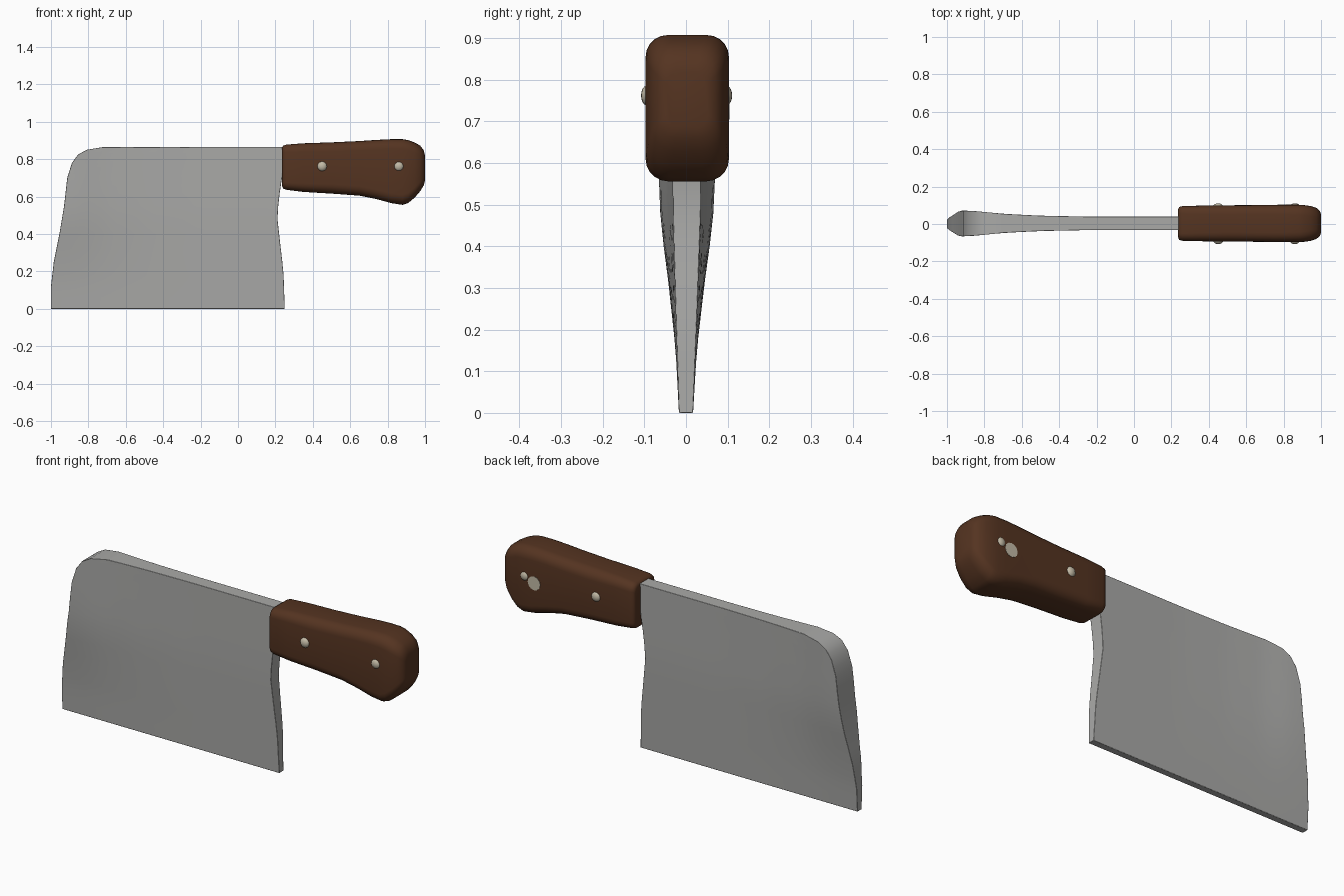
import bpy, bmesh, math
from mathutils import Matrix

cube = bpy.data.objects.get("Cube")
if cube:
    bpy.data.objects.remove(cube)


def material(name, rgb, rough):
    m = bpy.data.materials.new(name)
    m.use_nodes = True
    m.diffuse_color = (*rgb, 1)
    node = next(n for n in m.node_tree.nodes if n.type == 'BSDF_PRINCIPLED')
    node.inputs["Base Color"].default_value = (*rgb, 1)
    node.inputs["Roughness"].default_value = rough
    return m


STEEL = material("steel", (0.40, 0.40, 0.39), 0.5)
WOOD = material("brown wood", (0.09, 0.034, 0.015), 0.6)
RIVET = material("pale rivet metal", (0.54, 0.49, 0.38), 0.5)


def lerp(points, t):
    """Interpolate through a short list of (t, value) pairs."""
    for (a, va), (b, vb) in zip(points, points[1:]):
        if t <= b:
            return va + (vb - va) * max(0, (t - a) / (b - a))
    return points[-1][1]


def finish(name, bm, mat, angle=35):
    bmesh.ops.recalc_face_normals(bm, faces=bm.faces)
    mesh = bpy.data.meshes.new(name)
    bm.to_mesh(mesh)
    bm.free()
    mesh.materials.append(mat)
    ob = bpy.data.objects.new(name, mesh)
    bpy.context.collection.objects.link(ob)
    bpy.ops.object.select_all(action='DESELECT')
    ob.select_set(True)
    bpy.context.view_layer.objects.active = ob
    bpy.ops.object.shade_smooth_by_angle(angle=math.radians(angle))
    return ob


# Blade: a grid between the tip and heel outlines, flared towards the tip
tip = [(0, -1), (.12, -1), (.25, -.985), (.4, -.955), (.55, -.93), (.7, -.913),
       (.78, -.888), (.825, -.855), (.85, -.81), (.865, -.72)]
heel = [(0, .25), (.2, .243), (.38, .222), (.48, .211), (.58, .217), (.7, .235), (.865, .24)]
body = [(0, .017), (.25, .026), (.5, .034), (.865, .036)]
flare = [(-1, .036), (-.92, .034), (-.85, .03), (-.7, .015), (-.5, .005), (-.25, 0), (1, 0)]
flare_rise = [(0, 0), (.15, .08), (.3, .4), (.45, .85), (.6, 1), (.865, 1)]
levels = [0, .06, .12, .18, .25, .32, .4, .48, .55, .62, .7, .74, .78, .805, .825, .84, .85, .858, .865]
COLS = 24
bm = bmesh.new()
sides = []
for side in (-1, 1):
    grid = []
    for z in levels:
        x0, x1 = lerp(tip, z), lerp(heel, z)
        row = []
        for i in range(COLS + 1):
            x = x0 + (x1 - x0) * (i / COLS) ** 1.4
            half = lerp(body, z) + lerp(flare, x) * lerp(flare_rise, z)
            row.append(bm.verts.new((x, .004 * z + side * half, z)))
        grid.append(row)
    for low, high in zip(grid, grid[1:]):
        for i in range(COLS):
            bm.faces.new((low[i], low[i + 1], high[i + 1], high[i]))
    sides.append(grid[0] + [r[-1] for r in grid[1:]] + grid[-1][-2::-1]
                 + [r[0] for r in grid[-2:0:-1]])
front, back = sides
for i in range(len(front)):
    j = (i + 1) % len(front)
    bm.faces.new((front[i], front[j], back[j], back[i]))
blade = finish("blade", bm, STEEL, 40)
bevel = blade.modifiers.new("soft edges", 'BEVEL')
bevel.width = .005
bevel.segments = 2
bevel.angle_limit = math.radians(50)

# Handle: rounded rectangles lofted along x as (x, bottom, top, half width, corner)
sections = [(.236, .655, .86, .075, .03), (.242, .642, .873, .088, .035),
            (.26, .636, .878, .093, .04), (.35, .625, .885, .095, .045),
            (.5, .616, .89, .097, .05), (.65, .605, .897, .098, .05),
            (.74, .587, .903, .099, .05), (.82, .565, .907, .1, .052),
            (.88, .556, .907, .1, .054), (.91, .566, .902, .098, .054),
            (.945, .595, .889, .093, .054), (.975, .63, .872, .083, .05),
            (.993, .66, .847, .068, .04), (1, .685, .82, .05, .03)]
bm = bmesh.new()
rings = []
for x, low, high, w, r in sections:
    ring = []
    for q, (sy, sz) in enumerate(((1, 1), (-1, 1), (-1, -1), (1, -1))):
        for k in range(6):
            a = math.pi / 2 * (q + k / 5)
            cy = .003 + sy * (w - r)
            cz = high - r if sz > 0 else low + r
            ring.append(bm.verts.new((x, cy + r * math.cos(a), cz + r * math.sin(a))))
    rings.append(ring)
for a, b in zip(rings, rings[1:]):
    for i in range(len(a)):
        j = (i + 1) % len(a)
        bm.faces.new((a[i], a[j], b[j], b[i]))
bm.faces.new(rings[0])
bm.faces.new(rings[-1])
finish("handle", bm, WOOD, 60)

# Domed rivets on both sides
for place, x in (("front", .45), ("rear", .86)):
    for side, y in (("right", -.09), ("left", .093)):
        bm = bmesh.new()
        bmesh.ops.create_uvsphere(bm, u_segments=16, v_segments=10, radius=1)
        bmesh.ops.transform(bm, verts=bm.verts, matrix=Matrix.Translation((x, y, .762))
                            @ Matrix.Diagonal((.026, .018, .026, 1)))
        finish(f"{place}_rivet_{side}", bm, RIVET, 60)

# Flat pale spot beside the rear rivet on the back face
bm = bmesh.new()
bmesh.ops.create_cone(bm, cap_ends=True, segments=12, radius1=.036, radius2=.036, depth=.006)
bmesh.ops.transform(bm, verts=bm.verts, matrix=Matrix.Translation((.803, .1015, .74))
                    @ Matrix.Rotation(math.pi / 2, 4, 'X'))
finish("pale_spot", bm, RIVET)
